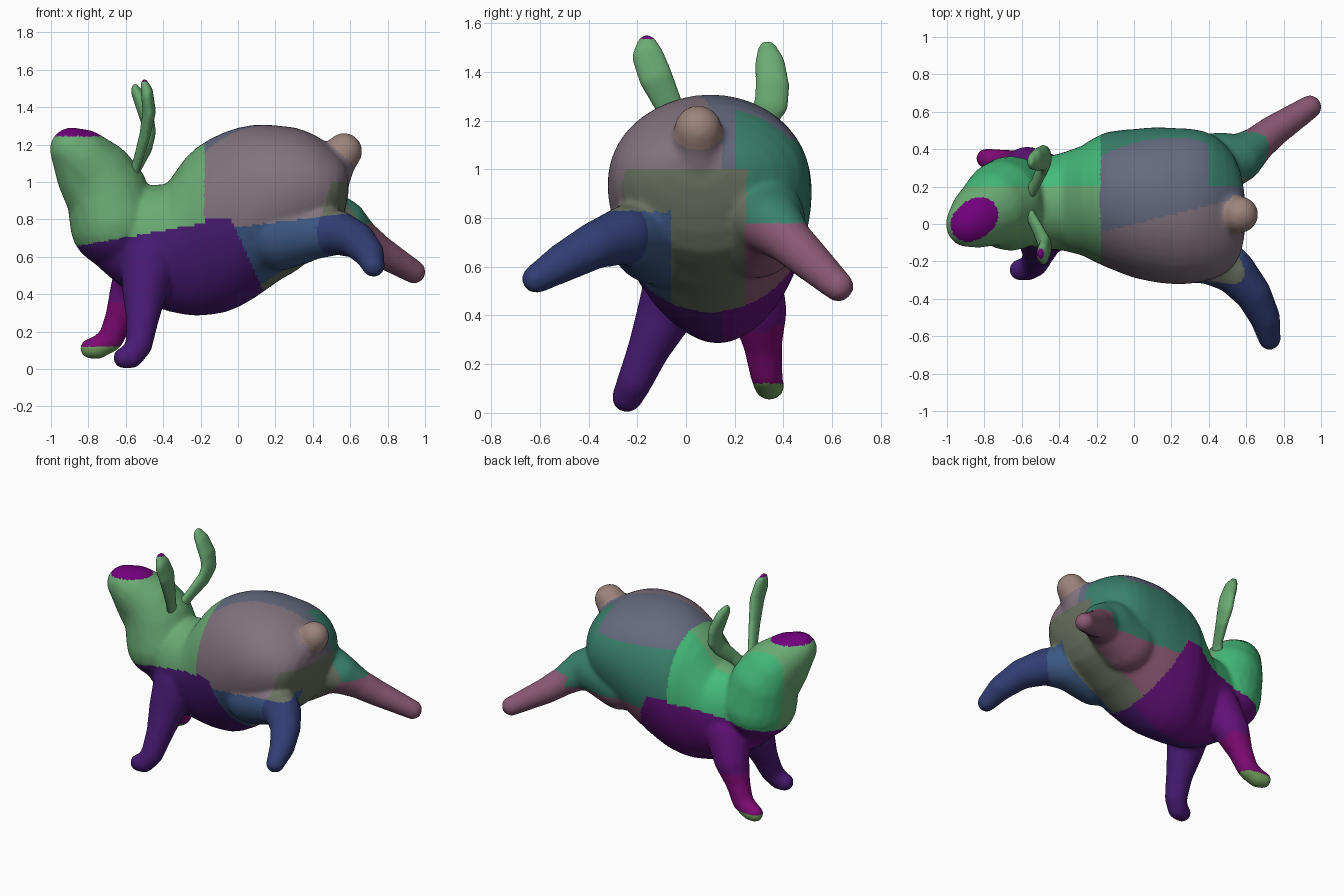
import bpy, bmesh, math
from mathutils import Matrix, Vector


def chain(bm, pts, squash=(1, 1, 1), steps=9):
    """Row of overlapping spheres along a path of (x, y, z, radius)."""
    for a, b in zip(pts, pts[1:]):
        for i in range(steps + 1):
            p = Vector(a).lerp(Vector(b), i / steps)
            m = Matrix.Translation(p.xyz) @ Matrix.Diagonal((*squash, 1))
            bmesh.ops.create_icosphere(bm, subdivisions=3, radius=p.w, matrix=m)


def loft(bm, rings, n=48):
    """Egg-shaped sections (x, y, z, half width, half height) along x."""
    rows = [[bm.verts.new((x, y + ry * math.cos(t) * (1 + 0.11 * math.sin(t)),
                           z + rz * math.sin(t)))
             for t in (2 * math.pi * k / n for k in range(n))]
            for x, y, z, ry, rz in rings]
    for r, s in zip(rows, rows[1:]):
        for k in range(n):
            bm.faces.new((r[k], r[(k + 1) % n], s[(k + 1) % n], s[k]))
    bm.faces.new(rows[0][::-1])
    bm.faces.new(rows[-1])


def fuse(bm, name, voxel, smooth):
    """Fuse overlapping volumes into one smooth skin."""
    bmesh.ops.recalc_face_normals(bm, faces=bm.faces)
    me = bpy.data.meshes.new(name)
    bm.to_mesh(me)
    bm.free()
    ob = bpy.data.objects.new(name, me)
    bpy.context.collection.objects.link(ob)
    rm = ob.modifiers.new("fuse", 'REMESH')
    rm.mode = 'VOXEL'
    rm.voxel_size = voxel
    sm = ob.modifiers.new("soften", 'SMOOTH')
    sm.factor = 0.5
    sm.iterations = smooth
    deps = bpy.context.evaluated_depsgraph_get()
    skin = bpy.data.meshes.new_from_object(ob.evaluated_get(deps))
    ob.modifiers.clear()
    ob.data = skin
    skin.polygons.foreach_set("use_smooth", [True] * len(skin.polygons))
    return ob


COLOURS = {
    "green": (106, 170, 115), "bright_green": (70, 185, 120),
    "violet": (74, 32, 115), "purple": (100, 24, 122),
    "magenta": (125, 18, 115), "mauve": (128, 114, 124),
    "slate": (100, 105, 125), "teal": (60, 128, 108),
    "olive": (105, 112, 96), "blue": (62, 88, 130), "navy": (52, 64, 115),
    "pink": (138, 90, 115), "foot_green": (115, 160, 95),
    "nose_purple": (112, 5, 122), "tail_tan": (155, 130, 122),
}


def region(p):
    x, y, z = p
    if x < -0.70 and z > 1.245:
        return "nose_purple"
    if z < 0.12 and y > 0.2:
        return "foot_green"
    if x < -0.18 and z > 0.74 + 0.18 * (x + 0.4):
        return "bright_green" if y > 0.2 else "green"
    if z < 0.8 and x < 0.45 * (0.72 - z):
        if y < 0.15:
            return "violet"
        return "magenta" if z < 0.36 and x < -0.5 else "purple"
    if (p - Vector((0.58, 0.05, 1.18))).length < 0.11:
        return "tail_tan"
    if y < -0.06 and z < 0.76 + 0.12 * x:
        return "navy" if x - y > 0.75 else "blue"
    if y > 0.24 and z < 0.78 and (x > 0.6 or z < 0.7):
        return "pink"
    if y < 0.25 and (z < 1.0 and x > 0.2 + 0.3 * z or z < 0.62):
        return "olive"
    if y > 0.2 and (z < 1.12 or x > 0.4):
        return "teal"
    return "slate" if y > 0.25 * x and z > 1.0 else "mauve"


def paint(ob, rule):
    slots = {}
    for f in ob.data.polygons:
        c = rule(f.center)
        if c not in slots:
            mat = bpy.data.materials.get(c) or bpy.data.materials.new(c)
            mat.diffuse_color = (*[(v / 255) ** 2.2 for v in COLOURS[c]], 1)
            slots[c] = len(slots)
            ob.data.materials.append(mat)
        f.material_index = slots[c]


bm = bmesh.new()
# Trunk from chest to rump
loft(bm, [
    (-0.86, 0.11, 0.74, 0.08, 0.08), (-0.78, 0.11, 0.73, 0.15, 0.155),
    (-0.65, 0.11, 0.70, 0.20, 0.24), (-0.50, 0.11, 0.67, 0.24, 0.31),
    (-0.38, 0.12, 0.65, 0.26, 0.34), (-0.28, 0.125, 0.71, 0.29, 0.42),
    (-0.22, 0.13, 0.735, 0.325, 0.45), (-0.15, 0.13, 0.76, 0.358, 0.47),
    (-0.07, 0.12, 0.785, 0.38, 0.482), (0.0, 0.11, 0.81, 0.395, 0.48),
    (0.08, 0.105, 0.84, 0.408, 0.465), (0.15, 0.10, 0.865, 0.414, 0.442),
    (0.23, 0.095, 0.89, 0.415, 0.41), (0.30, 0.095, 0.905, 0.412, 0.387),
    (0.37, 0.095, 0.92, 0.40, 0.35), (0.43, 0.09, 0.925, 0.38, 0.315),
    (0.49, 0.08, 0.93, 0.34, 0.27), (0.535, 0.07, 0.95, 0.29, 0.21),
    (0.57, 0.06, 0.98, 0.22, 0.14), (0.59, 0.05, 1.00, 0.12, 0.07)])
# Neck, head, raised muzzle and jaw
chain(bm, [(-0.66, 0.11, 0.78, 0.24), (-0.70, 0.11, 0.94, 0.22),
           (-0.745, 0.09, 1.03, 0.195), (-0.83, 0.04, 1.125, 0.158),
           (-0.89, 0.0, 1.175, 0.117)], squash=(1, 1.06, 1))
chain(bm, [(-0.76, 0.08, 0.90, 0.155), (-0.825, 0.05, 1.03, 0.145),
           (-0.87, 0.01, 1.15, 0.13)])
# Tail
chain(bm, [(0.47, 0.05, 1.02, 0.13), (0.52, 0.05, 1.11, 0.11),
           (0.567, 0.05, 1.165, 0.098)])
# Front legs
chain(bm, [(-0.47, 0.0, 0.60, 0.16), (-0.50, -0.08, 0.42, 0.12),
           (-0.51, -0.15, 0.27, 0.088), (-0.53, -0.21, 0.13, 0.073),
           (-0.57, -0.24, 0.067, 0.064), (-0.61, -0.245, 0.06, 0.058)])
chain(bm, [(-0.50, 0.24, 0.58, 0.15), (-0.57, 0.30, 0.42, 0.115),
           (-0.63, 0.315, 0.28, 0.08), (-0.68, 0.33, 0.16, 0.068),
           (-0.75, 0.34, 0.115, 0.062), (-0.79, 0.35, 0.11, 0.055)])
# Hind legs stretched backwards
chain(bm, [(0.22, -0.12, 0.72, 0.195), (0.40, -0.17, 0.735, 0.15),
           (0.53, -0.25, 0.73, 0.12), (0.635, -0.37, 0.69, 0.098),
           (0.70, -0.50, 0.62, 0.082), (0.725, -0.615, 0.55, 0.06)])
chain(bm, [(0.30, 0.28, 0.75, 0.20), (0.47, 0.33, 0.80, 0.16),
           (0.56, 0.35, 0.78, 0.13), (0.65, 0.42, 0.71, 0.098),
           (0.75, 0.50, 0.635, 0.086), (0.94, 0.625, 0.52, 0.064)])
paint(fuse(bm, "rabbit_body", 0.014, 8), region)

# Ears: flattened blades on a shared narrow root
for name, path in {
    "ear_right": [(-0.58, 0.09, 0.99, 0.05), (-0.54, 0.02, 1.10, 0.045),
                  (-0.50, -0.06, 1.24, 0.056), (-0.475, -0.125, 1.38, 0.07),
                  (-0.485, -0.155, 1.46, 0.066), (-0.50, -0.16, 1.51, 0.042)],
    "ear_left": [(-0.58, 0.13, 0.99, 0.05), (-0.53, 0.21, 1.10, 0.045),
                 (-0.485, 0.31, 1.20, 0.058), (-0.475, 0.35, 1.27, 0.07),
                 (-0.485, 0.355, 1.34, 0.07),
                 (-0.52, 0.345, 1.43, 0.062), (-0.55, 0.335, 1.485, 0.042)],
}.items():
    bm = bmesh.new()
    chain(bm, path, squash=(0.5, 1, 1))
    paint(fuse(bm, name, 0.009, 4),
          lambda p: "nose_purple" if p.z > 1.535 else "green")
